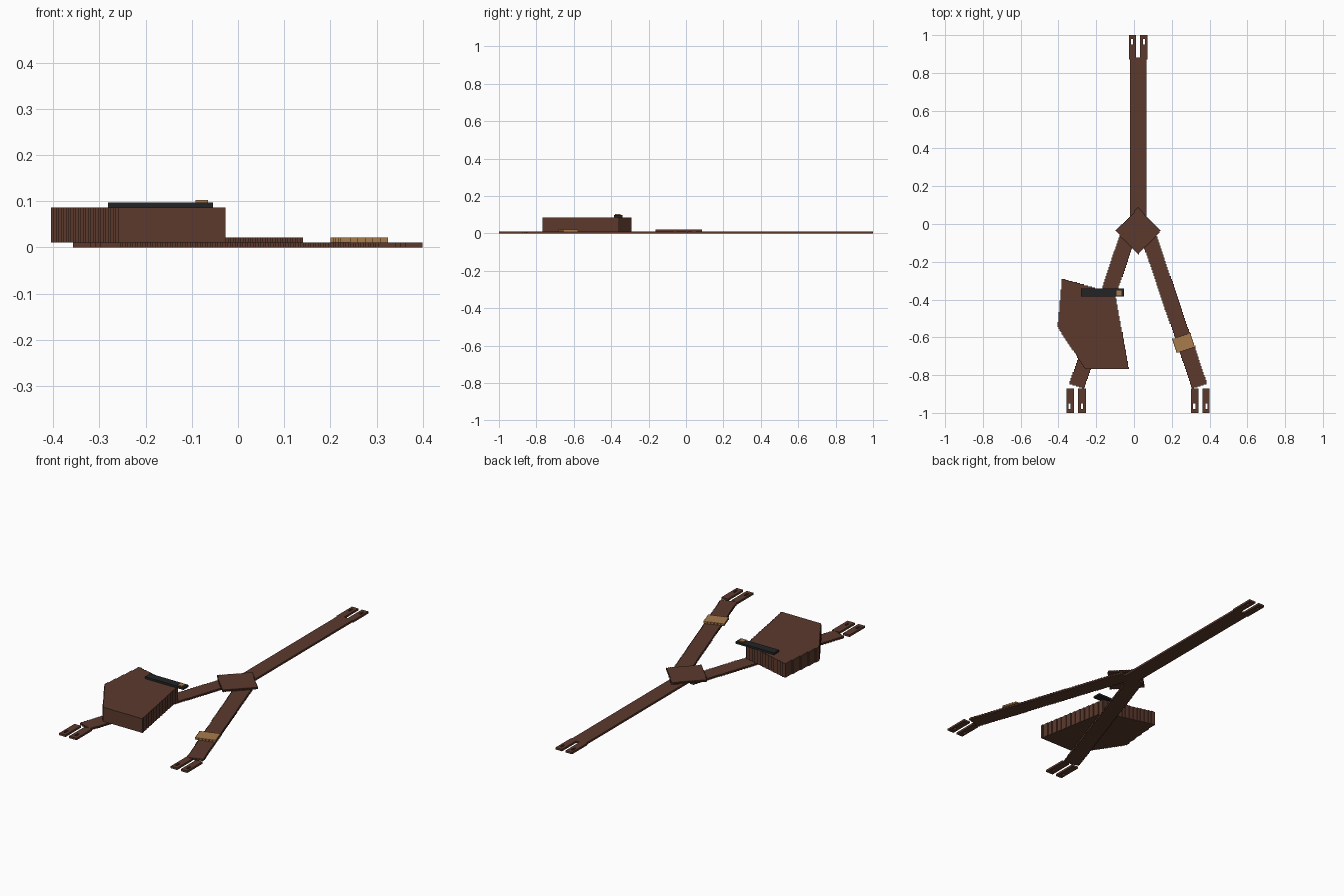
import bpy, bmesh, math

if "Cube" in bpy.data.objects:
    bpy.data.objects.remove(bpy.data.objects["Cube"])

C = 2 / 370  # size of one small block; every part is cut in block steps


def material(name, rgb):
    m = bpy.data.materials.new(name)
    m.diffuse_color = (*rgb, 1)
    m.use_nodes = True
    m.node_tree.nodes["Principled BSDF"].inputs["Base Color"].default_value = m.diffuse_color
    return m


BROWN = material("brown_leather", (0.107, 0.042, 0.027))
BLACK = material("black_strap", (0.016, 0.017, 0.018))
BRASS = material("brass", (0.39, 0.20, 0.075))


def inside(x, y, poly):
    hit = False
    for (x1, y1), (x2, y2) in zip(poly, poly[1:] + poly[:1]):
        if (y1 > y) != (y2 > y) and x < x1 + (y - y1) * (x2 - x1) / (y2 - y1):
            hit = not hit
    return hit


def stepped_slab(name, poly, z0, z1, mat, hole=None):
    """Extrude an outline snapped to the block grid, from layer z0 to z1."""
    bm = bmesh.new()
    verts = {}

    def vert(i, j):
        if (i, j) not in verts:
            verts[i, j] = bm.verts.new((i * C, j * C, z0 * C))
        return verts[i, j]

    xs, ys = zip(*poly)
    for i in range(math.floor(min(xs) / C) - 1, math.ceil(max(xs) / C) + 1):
        for j in range(math.floor(min(ys) / C) - 1, math.ceil(max(ys) / C) + 1):
            x, y = (i + 0.5) * C, (j + 0.5) * C
            if inside(x, y, poly) and not (hole and inside(x, y, hole)):
                bm.faces.new([vert(i, j), vert(i + 1, j), vert(i + 1, j + 1), vert(i, j + 1)])
    bmesh.ops.dissolve_limit(bm, angle_limit=0.01, verts=bm.verts[:], edges=bm.edges[:])
    top = bmesh.ops.extrude_face_region(bm, geom=bm.faces[:], use_keep_orig=True)["geom"]
    for v in top:
        if isinstance(v, bmesh.types.BMVert):
            v.co.z = z1 * C
    bmesh.ops.recalc_face_normals(bm, faces=bm.faces[:])
    mesh = bpy.data.meshes.new(name)
    bm.to_mesh(mesh)
    bm.free()
    mesh.materials.append(mat)
    ob = bpy.data.objects.new(name, mesh)
    bpy.context.collection.objects.link(ob)
    return ob


def rect(x0, x1, y0, y1):
    return [(x0, y0), (x1, y0), (x1, y1), (x0, y1)]


def band(ax, ay, bx, by, width):
    """Rectangle of the given width running from a to b."""
    d = math.hypot(bx - ax, by - ay)
    nx, ny = -(by - ay) / d * width / 2, (bx - ax) / d * width / 2
    return [(ax + nx, ay + ny), (bx + nx, by + ny), (bx - nx, by - ny), (ax - nx, ay - ny)]


MID = 0.022  # x of the harness centre line

# Straps
stepped_slab("back_strap", rect(-0.022, 0.067, -0.04, 0.882), 0, 2, BROWN)
for side, label in ((1, "right"), (-1, "left")):
    stepped_slab(label + "_front_strap",
                 band(MID + side * 0.033, 0.0, MID + side * 0.325, -0.858, 0.083), 0, 2, BROWN)

# Button tabs, in pairs at each strap end
for label, cx, sy in (("back", MID, 1), ("right", MID + 0.329, -1), ("left", MID - 0.329, -1)):
    for s in (-1, 1):
        x = cx + s * 0.031
        y0, y1 = sorted((sy * 0.87, sy * 1.0))
        h0, h1 = sorted((sy * 0.95, sy * 0.977))
        stepped_slab(f"{label}_button_tab", rect(x - 0.0195, x + 0.0195, y0, y1), 0, 2, BROWN,
                     rect(x - 0.0055, x + 0.0055, h0, h1))

# Diamond patch where the straps cross
stepped_slab("cross_patch", [(MID, 0.088), (MID + 0.119, -0.037), (MID, -0.162),
                             (MID - 0.119, -0.037)], 2, 4, BROWN)

# Adjuster buckle on the right strap
stepped_slab("adjuster_buckle", band(0.275, -0.668, 0.249, -0.592, 0.105), 2, 4, BRASS)

# Side pouch with its retaining strap and snap
stepped_slab("pouch", [(-0.381, -0.29), (-0.10, -0.366), (-0.027, -0.77), (-0.258, -0.77),
                       (-0.405, -0.545)], 2, 16, BROWN)
stepped_slab("retaining_strap", rect(-0.281, -0.054, -0.386, -0.341), 16, 18, BLACK)
stepped_slab("snap", rect(-0.0925, -0.066, -0.378, -0.351), 18, 19, BRASS)
